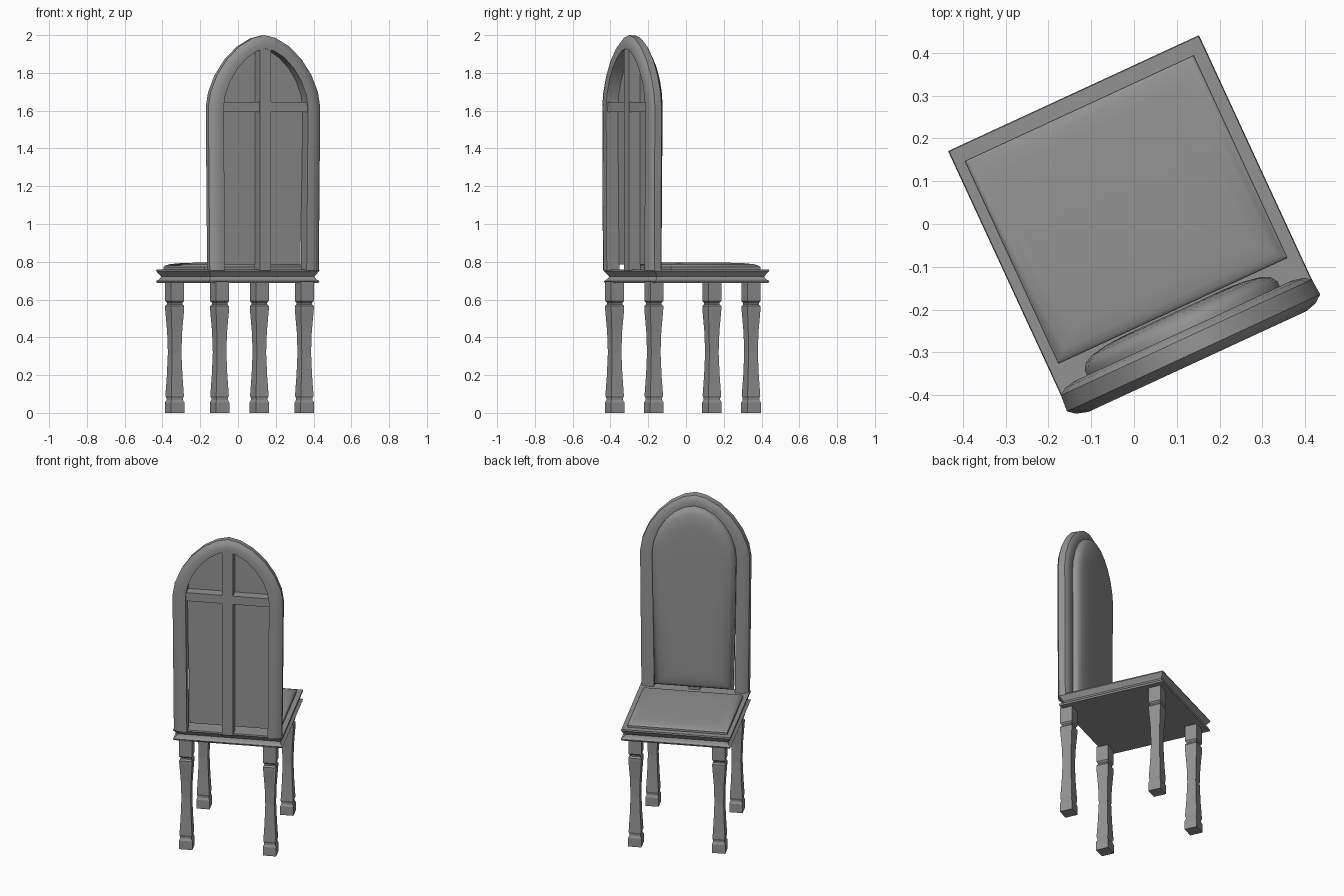
import bpy, bmesh, math
from mathutils import Matrix

if "Cube" in bpy.data.objects:
    bpy.data.objects.remove(bpy.data.objects["Cube"])

TURN = Matrix.Rotation(math.radians(24.8), 4, 'Z')   # the whole chair is turned
GREY = bpy.data.materials.new("dark_grey")
GREY.diffuse_color = (.29, .29, .29, 1)
GREY.use_nodes = True
GREY.node_tree.nodes["Principled BSDF"].inputs["Base Color"].default_value = GREY.diffuse_color


def loft(name, rings, smooth=None):
    """Skin closed rings of points, cap both ends, turn into place."""
    bm = bmesh.new()
    vs = [[bm.verts.new(p) for p in r] for r in rings]
    n = len(vs[0])
    for a, b in zip(vs, vs[1:]):
        for i in range(n):
            j = (i + 1) % n
            bm.faces.new((a[i], a[j], b[j], b[i]))
    bm.faces.new(vs[0])
    bm.faces.new(vs[-1])
    bmesh.ops.recalc_face_normals(bm, faces=bm.faces)
    bm.transform(TURN)
    me = bpy.data.meshes.new(name)
    bm.to_mesh(me)
    bm.free()
    me.materials.append(GREY)
    ob = bpy.data.objects.new(name, me)
    bpy.context.collection.objects.link(ob)
    if smooth:
        bpy.ops.object.select_all(action='DESELECT')
        ob.select_set(True)
        bpy.context.view_layer.objects.active = ob
        bpy.ops.object.shade_smooth_by_angle(angle=math.radians(smooth))
    return ob


def rect(x0, x1, y0, y1, z):
    return [(x0, y0, z), (x1, y0, z), (x1, y1, z), (x0, y1, z)]


def box(name, x0, x1, y0, y1, z0, z1):
    return loft(name, [rect(x0, x1, y0, y1, z0), rect(x0, x1, y0, y1, z1)])


def arch(half, foot, spring, top, bottom, y, power=1.7, steps=12):
    """Open arch outline, left foot to right foot, slightly pointed crown."""
    pts = [(-foot, y, bottom)]
    for i in range(steps + 1):
        t = math.pi * (1 - i / steps)
        c, s = math.cos(t), max(math.sin(t), 0)
        e = 2 / power
        pts.append((math.copysign(abs(c) ** e, c) * half, y,
                    spring + s ** e * (top - spring)))
    return pts + [(foot, y, bottom)]


# Turned-in square legs: (height, half width)
LEG = [(0, .039), (.055, .039), (.068, .033), (.078, .033), (.09, .037),
       (.2, .031), (.32, .027), (.43, .030), (.55, .038), (.565, .038),
       (.575, .031), (.583, .031), (.592, .038), (.695, .038)]
for side, x in (("left", -.247), ("right", .247)):
    for end, y in (("front", .265), ("back", -.302)):
        loft(f"{end}_{side}_leg",
             [rect(x - h, x + h, y - h, y + h, z) for z, h in LEG])

# Seat board with a hollow moulded edge: (inset, height)
EDGE = [(.004, .688), (0, .698), (.014, .708), (.021, .722), (.012, .735),
        (0, .752), (.002, .76)]
loft("seat", [rect(-.323 + d, .323 - d, -.33 + d, .337 - d, z) for d, z in EDGE])

# Seat cushion
PUFF = [(0, .75), (0, .772), (.008, .78), (.025, .787), (.06, .792), (.12, .795)]
loft("seat_cushion",
     [rect(-.297 + d, .292 - d, -.222 + d, .299 - d, z) for d, z in PUFF], 40)

# Arched back frame: (inset from outer edge, depth)
SECTION = [(0, -.332), (.018, -.346), (.045, -.354), (.08, -.352),
           (.08, -.277), (.045, -.275), (.018, -.281), (.003, -.292)]
outlines = [arch(.326 - d, .318 - d, 1.62, 2 - d * .9, .755, y) for d, y in SECTION]
loft("back_frame", list(zip(*outlines)), 40)

# Upholstered back panel: (inset, depth)
PAD = [(0, -.283), (0, -.262), (.01, -.247), (.03, -.237), (.07, -.230), (.12, -.227)]
loft("back_cushion",
     [arch(.248 - d, .233 - d, 1.62, 1.935 - d, .785 + d, y, 1.85) for d, y in PAD], 40)

# Crossed bars behind the panel
box("back_upright_bar", -.032, .032, -.348, -.28, .755, 1.94)
box("back_cross_bar", -.25, .25, -.343, -.28, 1.592, 1.645)
